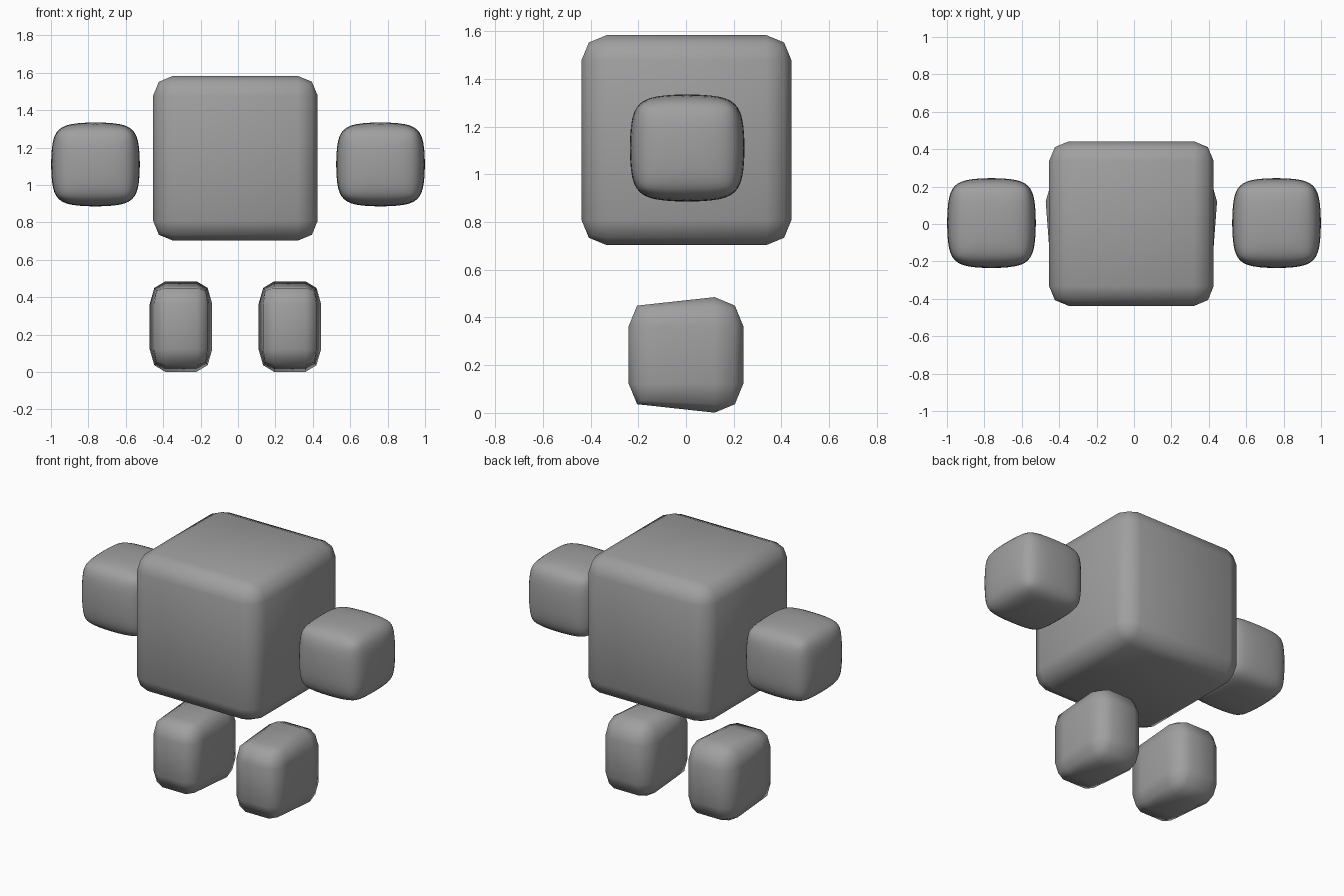
import bpy, bmesh, math
from mathutils import Vector

if "Cube" in bpy.data.objects:
    bpy.data.objects.remove(bpy.data.objects["Cube"])

grey = bpy.data.materials.new("plain_grey")
grey.diffuse_color = (0.35, 0.35, 0.35, 1)
grey.use_nodes = True
grey.node_tree.nodes["Principled BSDF"].inputs["Base Color"].default_value = grey.diffuse_color


def soft_box(name, centre, half, bevel, taper_front=False, rounds=0):
    """Bevelled unit cube, scaled to the half sizes and moved to its centre."""
    bm = bmesh.new()
    bmesh.ops.create_cube(bm, size=2)
    bmesh.ops.bevel(bm, geom=bm.edges[:], offset=bevel, segments=2,
                    profile=0.5, affect='EDGES')
    if taper_front:
        # pull the front bevel ring inward so the sides slope to the front
        for v in bm.verts:
            if abs(v.co.y + 1 - bevel) < 0.01:
                for i in (0, 2):
                    a = abs(v.co[i])
                    if a > 0.95:
                        v.co[i] *= 0.892
                    elif a > 0.7:
                        v.co[i] *= 0.943
    bmesh.ops.scale(bm, vec=Vector(half), verts=bm.verts)
    bmesh.ops.recalc_face_normals(bm, faces=bm.faces)
    mesh = bpy.data.meshes.new(name)
    bm.to_mesh(mesh)
    bm.free()
    mesh.materials.append(grey)
    ob = bpy.data.objects.new(name, mesh)
    ob.location = centre
    bpy.context.collection.objects.link(ob)
    mesh.shade_smooth()
    if rounds:
        sub = ob.modifiers.new("round", 'SUBSURF')
        sub.levels = sub.render_levels = rounds
    return ob


# Cube body
soft_box("body", (-0.014, 0.002, 1.143), (0.44, 0.44, 0.44), 0.24)

for side, s in (("left", -1), ("right", 1)):
    # Floating rounded hands
    soft_box(side + "_hand", (s * 0.762, 0.005, 1.11),
             (0.24, 0.243, 0.227), 0.5, rounds=2)
    # Feet, narrower at the front
    soft_box(side + "_foot", (s * 0.291 - 0.014, 0, 0.243),
             (0.167, 0.24, 0.242), 0.5, taper_front=True)
